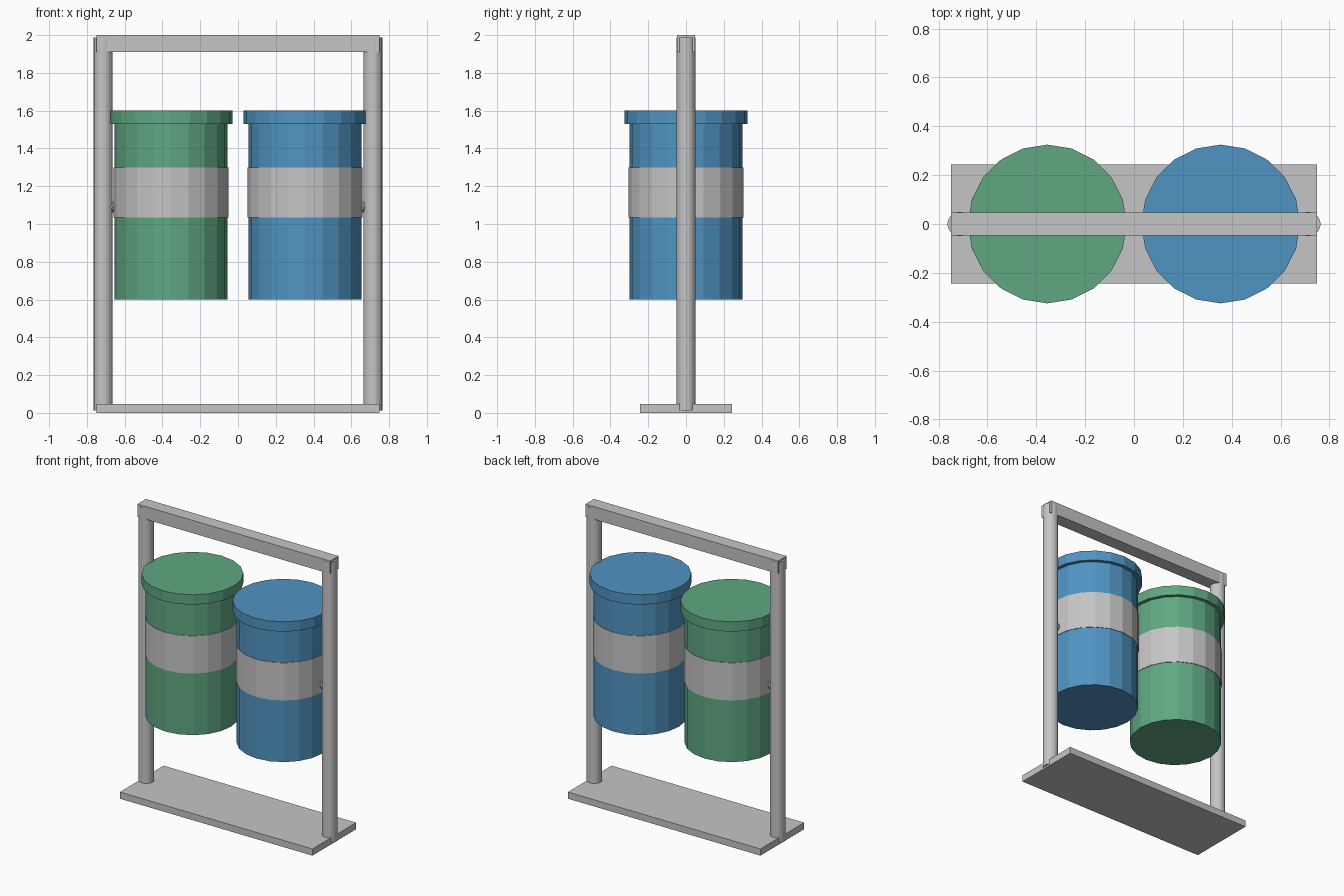
import bpy
from math import pi

default = bpy.data.objects.get("Cube")
if default:
    bpy.data.objects.remove(default, do_unlink=True)


def material(name, r, g, b):
    m = bpy.data.materials.new(name)
    m.use_nodes = True
    m.diffuse_color = (r, g, b, 1)
    m.node_tree.nodes["Principled BSDF"].inputs["Base Color"].default_value = (r, g, b, 1)
    return m


steel = material("grey steel", 0.56, 0.56, 0.565)
green = material("green paint", 0.115, 0.39, 0.22)
blue = material("blue paint", 0.08, 0.296, 0.54)


def finish(name, mat):
    ob = bpy.context.object
    ob.name = name
    ob.data.materials.append(mat)
    return ob


def box(name, size, z_low, mat):
    bpy.ops.mesh.primitive_cube_add(size=1, location=(0, 0, z_low + size[2] / 2))
    ob = finish(name, mat)
    ob.scale = size
    return ob


def drum(name, x, radius, z_low, z_high, mat, caps="NGON"):
    bpy.ops.mesh.primitive_cylinder_add(
        vertices=20, radius=radius, depth=z_high - z_low,
        end_fill_type=caps, location=(x, 0, (z_low + z_high) / 2))
    return finish(name, mat)


# Frame: base plate and top beam
box("base_plate", (1.5, 0.486, 0.047), 0, steel)
box("top_beam", (1.5, 0.094, 0.09), 1.91, steel)

# Each side: post, hanging bin and pivot
for side, s, paint in (("right", -1, green), ("left", 1, blue)):
    drum(side + "_post", s * 0.714, 0.05, 0.012, 1.988, steel)

    x = s * 0.355
    drum(side + "_bin_body", x, 0.3, 0.6, 1.54, paint)
    drum(side + "_bin_lid", x, 0.325, 1.53, 1.6, paint)
    drum(side + "_bin_band", x, 0.304, 1.035, 1.3, steel)

    # Pivot between the band and the post
    bpy.ops.mesh.primitive_uv_sphere_add(
        segments=12, ring_count=8, radius=0.03,
        location=(s * 0.664, 0, 1.09), rotation=(0, pi / 2, 0))
    finish(side + "_pivot", steel).scale = (1, 1, 0.5)
